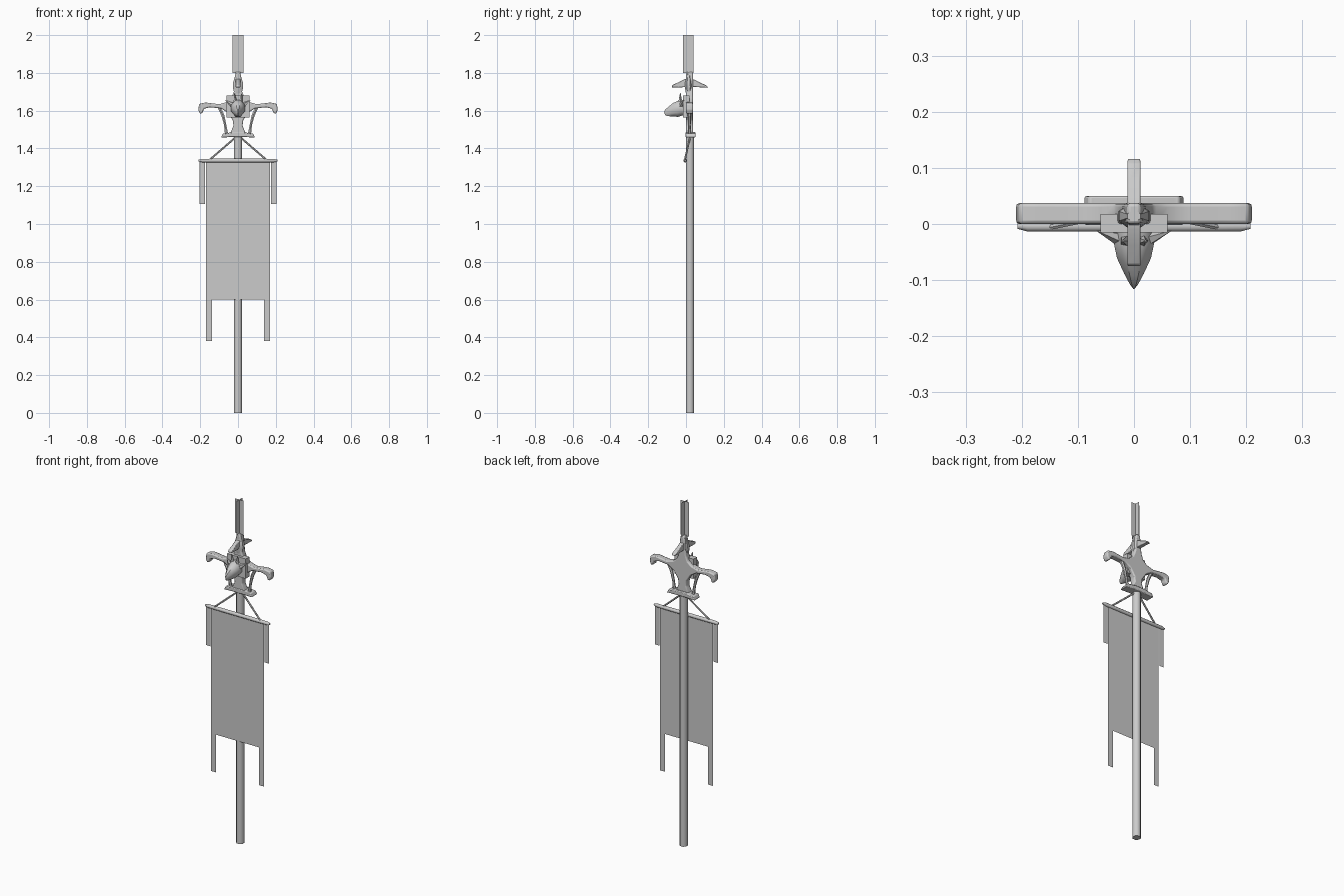
import bpy, math
from mathutils import Vector

if "Cube" in bpy.data.objects:
    bpy.data.objects.remove(bpy.data.objects["Cube"])

grey = bpy.data.materials.new("plain grey")
grey.diffuse_color = (0.6, 0.6, 0.6, 1)
grey.use_nodes = True
grey.node_tree.nodes["Principled BSDF"].inputs["Base Color"].default_value = grey.diffuse_color


def make(name, verts, faces, smooth=True, bevel=0):
    me = bpy.data.meshes.new(name)
    me.from_pydata([tuple(v) for v in verts], [], faces)
    me.materials.append(grey)
    ob = bpy.data.objects.new(name, me)
    bpy.context.collection.objects.link(ob)
    bpy.ops.object.select_all(action='DESELECT')
    bpy.context.view_layer.objects.active = ob
    ob.select_set(True)
    if len(faces) > 1:
        bpy.ops.object.mode_set(mode='EDIT')
        bpy.ops.mesh.select_all(action='SELECT')
        bpy.ops.mesh.normals_make_consistent(inside=False)
        bpy.ops.object.mode_set(mode='OBJECT')
    if smooth:
        bpy.ops.object.shade_smooth_by_angle(angle=math.radians(50))
    if bevel:
        b = ob.modifiers.new("soft edge", 'BEVEL')
        b.width, b.segments = bevel, 2
    return ob


def loft(name, rings, n=8, up=(0, 0, 1)):
    """Skin elliptical rings (centre, half width, half height) along a path."""
    verts, faces = [], []
    pts = [Vector(r[0]) for r in rings]
    for i, (c, a, b) in enumerate(rings):
        d = (pts[min(i + 1, len(pts) - 1)] - pts[max(i - 1, 0)]).normalized()
        side = d.cross(Vector(up)).normalized()
        top = side.cross(d)
        for k in range(n):
            t = 2 * math.pi * (k + 0.5) / n
            verts.append(pts[i] + side * a * math.cos(t) + top * b * math.sin(t))
    for i in range(len(rings) - 1):
        for k in range(n):
            j = (k + 1) % n
            faces.append((i * n + k, i * n + j, i * n + n + j, i * n + n + k))
    faces.append(tuple(range(n)))
    faces.append(tuple(range(len(verts) - n, len(verts))))
    return make(name, verts, faces)


def prism(name, outline, lo, hi, axis='y', bevel=0):
    """Extrude a flat outline along y (points are x,z) or x (points are y,z)."""
    n = len(outline)
    verts = [(p, d, q) if axis == 'y' else (d, p, q)
             for d in (lo, hi) for p, q in outline]
    faces = [tuple(range(n)), tuple(range(n, 2 * n))]
    faces += [(i, (i + 1) % n, n + (i + 1) % n, n + i) for i in range(n)]
    return make(name, verts, faces, True, bevel)


def mirrored(half):
    return half + [(-x, z) for x, z in reversed(half)]


def sheet(name, x0, x1, z0, z1, y=-0.005):
    return make(name, [(x0, y, z0), (x1, y, z0), (x1, y, z1), (x0, y, z1)],
                [(0, 1, 2, 3)], False)


# Pole
loft("pole", [((0, 0.021, 0), 0.023, 0.023), ((0, 0.021, 1.47), 0.023, 0.023)],
     8, (0, 1, 0))

# Banner, its two tails and the shoulder strips
sheet("banner_cloth", -0.17, 0.17, 0.6, 1.335)
for s, side in ((-1, "left"), (1, "right")):
    sheet(side + "_tail", *sorted((s * 0.138, s * 0.17)), 0.38, 0.6)
    sheet(side + "_strip", *sorted((s * 0.175, s * 0.203)), 1.105, 1.335)
    # Cord from the crossbar to the pole top
    loft(side + "_cord", [((s * 0.15, -0.006, 1.34), 0.005, 0.005),
                          ((s * 0.008, 0.022, 1.463), 0.005, 0.005)], 6)
    # Bowed strut between arm and collar
    loft(side + "_strut", [((s * 0.1, 0.018, 1.618), 0.009, 0.01),
                           ((s * 0.08, 0.018, 1.575), 0.009, 0.009),
                           ((s * 0.068, 0.018, 1.525), 0.007, 0.007),
                           ((s * 0.06, 0.02, 1.47), 0.01, 0.008)], 6, (0, 1, 0))
    # Ear and horn of the beast head
    loft(side + "_ear", [((s * 0.022, -0.028, 1.625), 0.014, 0.016),
                         ((s * 0.066, -0.012, 1.655), 0.001, 0.001)], 5)
    loft(side + "_horn", [((s * 0.014, -0.03, 1.645), 0.011, 0.011),
                          ((s * 0.02, -0.03, 1.692), 0.002, 0.002)], 5, (0, 1, 0))

# Crossbar with tapered ends
loft("crossbar", [((x, -0.004, 1.336), r, r) for x, r in
                  ((-0.208, 0.005), (-0.19, 0.01), (-0.1, 0.0105),
                   (0.1, 0.0105), (0.19, 0.01), (0.208, 0.005))])

# Collar plate above the pole
prism("collar", mirrored([(0.03, 1.486), (0.07, 1.479), (0.08, 1.479),
                          (0.09, 1.458), (0.04, 1.46)]), -0.002, 0.05, 'y', 0.004)

# Ornamental body with drooping arms
prism("ornament_body", mirrored([
    (0.012, 1.805), (0.018, 1.755), (0.022, 1.70), (0.035, 1.665), (0.06, 1.645),
    (0.10, 1.634), (0.17, 1.643), (0.205, 1.637), (0.211, 1.605), (0.2, 1.583),
    (0.188, 1.588), (0.18, 1.61), (0.15, 1.618), (0.09, 1.612), (0.055, 1.59),
    (0.028, 1.55), (0.024, 1.52), (0.042, 1.478)]), 0.0, 0.037, 'y', 0.006)

# Square plate behind the head
prism("head_plate", [(-0.06, 1.565), (0.06, 1.565), (0.06, 1.68), (-0.06, 1.68)],
      -0.015, 0.018)

# Beast head tapering to a hooked snout
loft("beast_head", [((0, 0.005, 1.615), 0.038, 0.045),
                    ((0, -0.03, 1.614), 0.039, 0.045),
                    ((0, -0.055, 1.604), 0.033, 0.042),
                    ((0, -0.085, 1.595), 0.019, 0.029),
                    ((0, -0.105, 1.588), 0.008, 0.019),
                    ((0, -0.113, 1.585), 0.002, 0.01)], 8)

# Crescent guard running front to back
prism("crescent_guard", [(-0.076, 1.724), (-0.072, 1.736), (-0.04, 1.75), (-0.01, 1.766),
                         (0.016, 1.77), (0.045, 1.764), (0.075, 1.748),
                         (0.108, 1.734), (0.117, 1.722), (0.07, 1.724),
                         (0.016, 1.727), (-0.04, 1.722)], -0.012, 0.012, 'x', 0.003)
# Boss at the guard centre
loft("guard_boss", [((0, 0.014, z), r, r * 0.75) for z, r in
                    ((1.69, 0.02), (1.725, 0.03), (1.75, 0.028), (1.78, 0.018),
                     (1.805, 0.013))], 8, (0, 1, 0))

# Blade of two crossed sheets
sheet("blade_wide", -0.028, 0.028, 1.8, 2.0, 0.012)
make("blade_deep", [(0, -0.016, 1.8), (0, 0.04, 1.8), (0, 0.04, 2.0), (0, -0.016, 2.0)],
     [(0, 1, 2, 3)], False)
